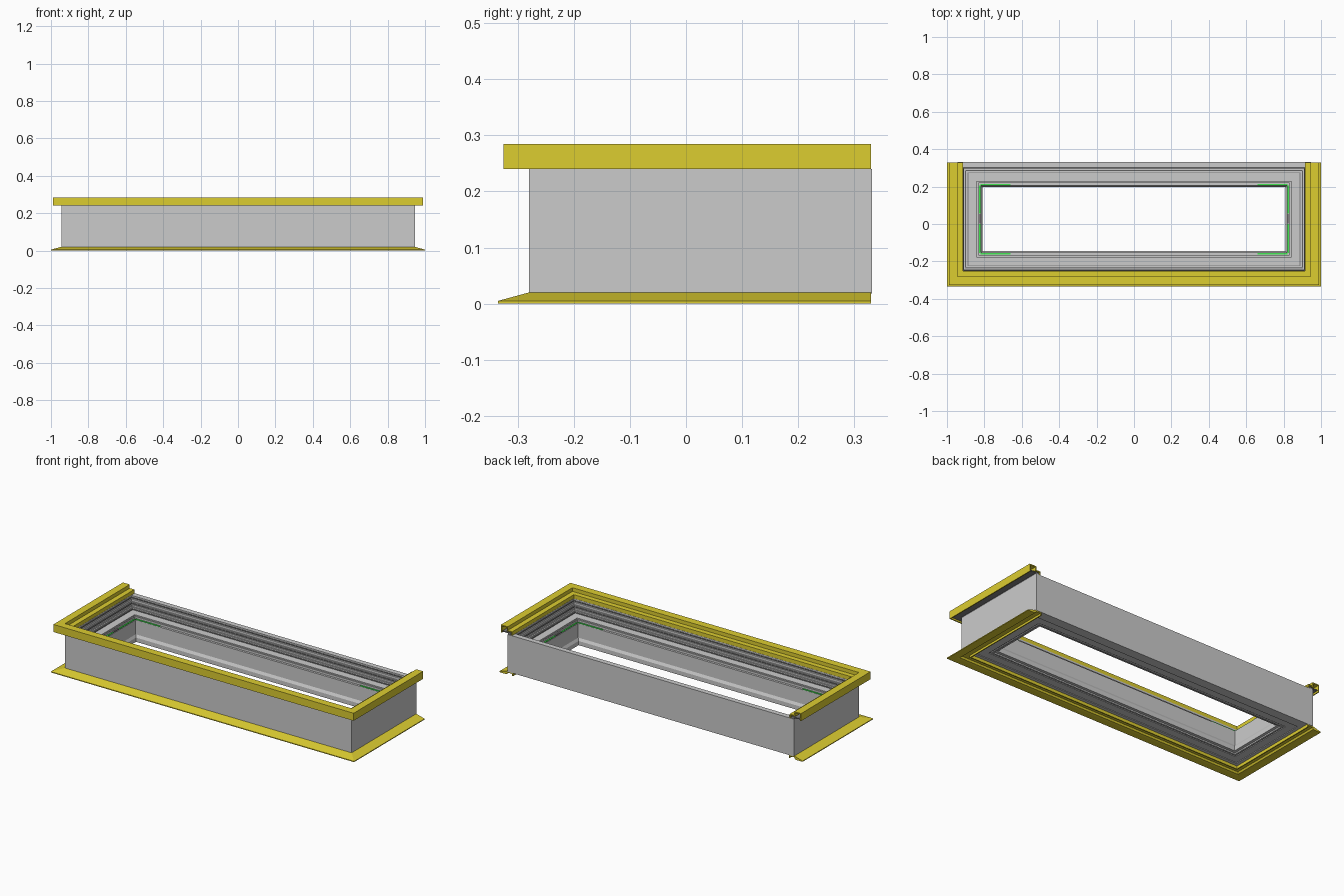
import bpy, bmesh

if "Cube" in bpy.data.objects:
    bpy.data.objects.remove(bpy.data.objects["Cube"])

X, Y0, Y1 = 0.945, -0.28, 0.332   # outer rectangle of the frame


def material(name, rgb):
    m = bpy.data.materials.new(name)
    m.diffuse_color = (*rgb, 1)
    m.use_nodes = True
    m.node_tree.nodes["Principled BSDF"].inputs["Base Color"].default_value = m.diffuse_color
    return m


YELLOW = material("yellow_trim", (0.72, 0.61, 0.03))
GREEN = material("green_seal", (0.05, 0.8, 0.08))
DARK = material("dark_gasket", (0.22, 0.22, 0.22))


def finish(name, bm, mat=None):
    bmesh.ops.recalc_face_normals(bm, faces=bm.faces)
    me = bpy.data.meshes.new(name)
    bm.to_mesh(me)
    bm.free()
    ob = bpy.data.objects.new(name, me)
    bpy.context.collection.objects.link(ob)
    if mat:
        me.materials.append(mat)
    return ob


def sweep(name, profile, closed=True, mat=None, back=0.33):
    """Mitred sweep of a closed (inset, z) profile: full ring, or U open at the back."""
    bm = bmesh.new()
    rows = []
    for d, z in profile:
        y = Y1 - d if closed else back
        pts = [(-X + d, y), (-X + d, Y0 + d), (X - d, Y0 + d), (X - d, y)]
        rows.append([bm.verts.new((px, py, z)) for px, py in pts])
    n = len(rows)
    for i in range(n):
        a, b = rows[i], rows[(i + 1) % n]
        for k in range(4 if closed else 3):
            j = (k + 1) % 4
            bm.faces.new((a[k], a[j], b[j], b[k]))
    if not closed:
        for k in (0, 3):
            bm.faces.new([r[k] for r in rows])
    return finish(name, bm, mat)


def box(name, lo, hi, mat=None):
    bm = bmesh.new()
    bmesh.ops.create_cube(bm, size=1)
    for v in bm.verts:
        v.co = [(lo[i] + hi[i]) / 2 + v.co[i] * (hi[i] - lo[i]) for i in range(3)]
    return finish(name, bm, mat)


# Outer frame with stepped inner rebates
sweep("outer_frame", [
    (0, 0.018), (0, 0.24), (0.031, 0.24), (0.031, 0.225), (0.036, 0.222),
    (0.036, 0.208), (0.042, 0.208), (0.042, 0.195), (0.048, 0.195),
    (0.048, 0.185), (0.056, 0.185), (0.056, 0.018)])

# Inner sash with flat ledge, seal step and opening wall
sweep("inner_sash", [
    (0.056, 0.022), (0.056, 0.172), (0.104, 0.172), (0.104, 0.163),
    (0.109, 0.163), (0.109, 0.168), (0.114, 0.168), (0.114, 0.155),
    (0.127, 0.155), (0.127, 0.07), (0.135, 0.055), (0.135, 0.03),
    (0.118, 0.03), (0.118, 0.022), (0.108, 0.022), (0.108, 0.026),
    (0.102, 0.026), (0.102, 0.022)])

# Dark gaskets along the rebates
for name, d, z in (("upper_gasket", 0.031, 0.228), ("middle_gasket", 0.042, 0.2),
                   ("ledge_gasket", 0.056, 0.174)):
    sweep(name, [(d, z - 0.003), (d, z + 0.003), (d + 0.003, z + 0.003),
                 (d + 0.003, z - 0.003)], mat=DARK)

# Top trim: stepped channel, open underneath along the overhang
sweep("top_trim", [
    (-0.045, 0.24), (-0.045, 0.285), (0, 0.285), (0, 0.263), (0.03, 0.263),
    (0.03, 0.24), (0.024, 0.24), (0.024, 0.257), (-0.006, 0.257),
    (-0.006, 0.279), (-0.039, 0.279), (-0.039, 0.24)], False, YELLOW)

# Grey carrier strip inside the top trim
sweep("top_trim_carrier", [
    (-0.034, 0.246), (-0.034, 0.252), (0.02, 0.252), (0.02, 0.24),
    (0, 0.24), (0, 0.246)], False, DARK, 0.328)

# Bottom trim: sloping outer flange, thin inner lip
sweep("bottom_trim", [
    (-0.055, 0), (-0.055, 0.005), (0, 0.02), (0, 0.018), (0.036, 0.018),
    (0.036, 0), (0.03, 0), (0.03, 0.012), (0, 0.012), (-0.006, 0.002),
    (-0.02, 0)], False, YELLOW)

# Green seal pieces on the sash corners and sides
for s, side in ((-1, "left"), (1, "right")):
    for y, end in ((Y0 + 0.122, "front"), (Y1 - 0.122, "back")):
        xs = sorted((s * 0.66, s * 0.82))
        box(f"{side}_{end}_seal", (xs[0], y - 0.004, 0.155), (xs[1], y + 0.004, 0.159), GREEN)
    xs = sorted((s * 0.821, s * 0.829))
    for i, (a, b) in enumerate(((-0.155, 0.0), (0.055, 0.205))):
        box(f"{side}_side_seal_{i}", (xs[0], a, 0.155), (xs[1], b, 0.159), GREEN)
    # Dark latch block between the side seals
    box(f"{side}_latch", (xs[0], 0.002, 0.155), (xs[1], 0.053, 0.161), DARK)
